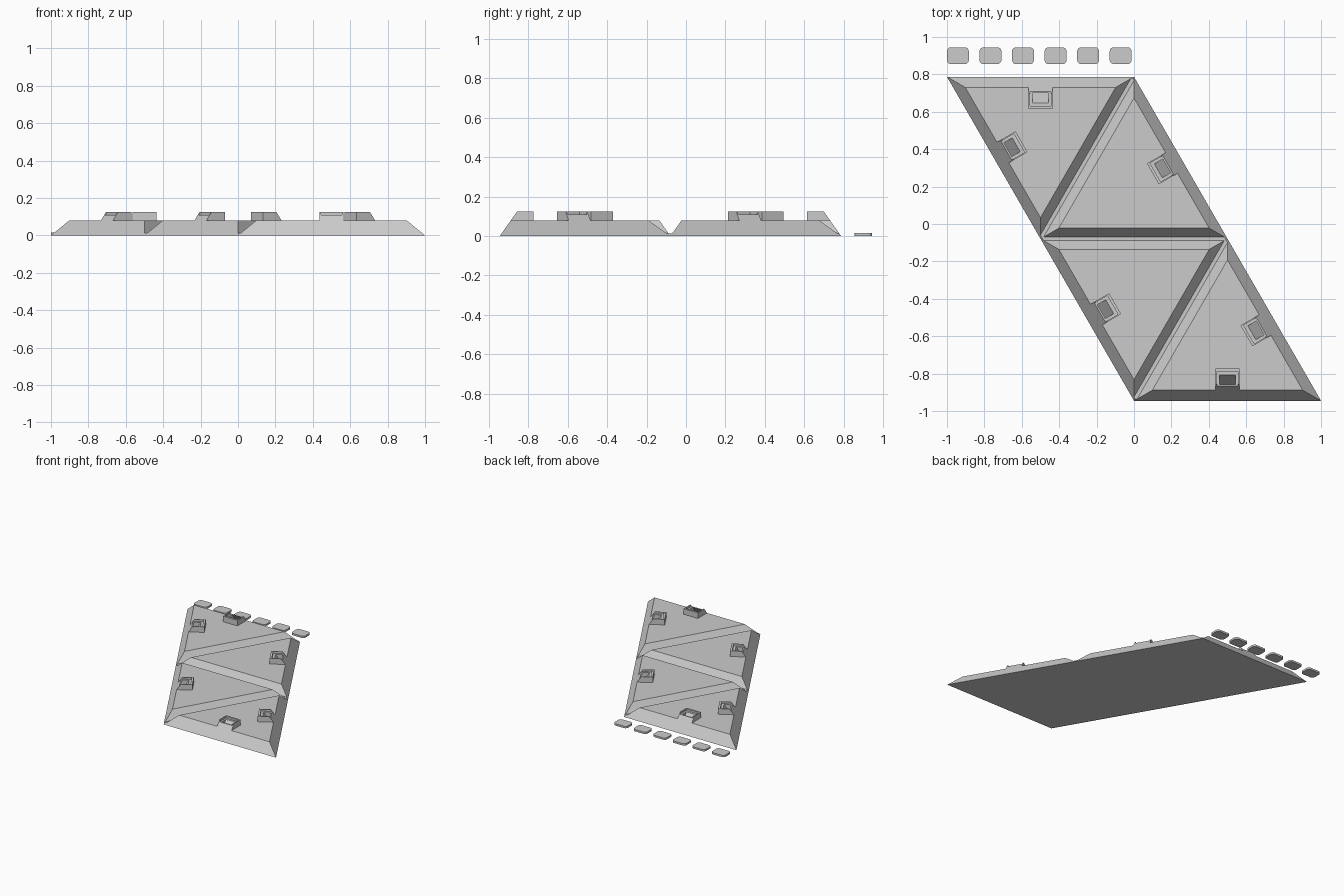
import bpy, bmesh, math
from mathutils import Matrix, Vector

if "Cube" in bpy.data.objects:
    bpy.data.objects.remove(bpy.data.objects["Cube"])

grey = bpy.data.materials.new("plain grey")
grey.use_nodes = True
grey.diffuse_color = (0.6, 0.6, 0.6, 1)
grey.node_tree.nodes["Principled BSDF"].inputs["Base Color"].default_value = (0.6, 0.6, 0.6, 1)

SLOPE = math.sqrt(0.5)          # wall lean: half a tetrahedron's dihedral angle
FLOOR, DECK, LATCH_TOP, LEDGE = 0.014, 0.08, 0.125, 0.11
BOTTOM = -0.945
ROW = math.sqrt(0.75)


def loft(name, lower, upper):
    """Closed solid between two matching rings of points."""
    bm = bmesh.new()
    a = [bm.verts.new(p) for p in lower]
    b = [bm.verts.new(p) for p in upper]
    bm.faces.new(a)
    bm.faces.new(b)
    for i in range(len(a)):
        j = (i + 1) % len(a)
        bm.faces.new((a[i], a[j], b[j], b[i]))
    bmesh.ops.recalc_face_normals(bm, faces=bm.faces)
    mesh = bpy.data.meshes.new(name)
    bm.to_mesh(mesh)
    bm.free()
    mesh.materials.append(grey)
    obj = bpy.data.objects.new(name, mesh)
    bpy.context.collection.objects.link(obj)
    return obj


def inset(poly, d):
    """Offset a counter-clockwise convex outline inwards."""
    ring = []
    for i, p in enumerate(poly):
        e1 = (p - poly[i - 1]).normalized()
        e2 = (poly[(i + 1) % len(poly)] - p).normalized()
        n1, n2 = Vector((-e1.y, e1.x)), Vector((-e2.y, e2.x))
        ring.append(p + (n1 + n2) * d / (1 + n1.dot(n2)))
    return ring


def frustum(name, poly, z0, z1):
    rings = [[(p.x, p.y, z) for p in inset(poly, z * SLOPE)] for z in (z0, z1)]
    return loft(name, *rings)


def prism(name, profile, width, frame):
    """Extrude an (inward, up) profile along an edge."""
    rings = [[frame @ Vector((s * width / 2, d, z)) for d, z in profile] for s in (-1, 1)]
    return loft(name, *rings)


def cut(obj, cutter):
    mod = obj.modifiers.new("cut", 'BOOLEAN')
    mod.operation, mod.solver, mod.object = 'DIFFERENCE', 'EXACT', cutter
    bpy.context.view_layer.objects.active = obj
    bpy.ops.object.modifier_apply(modifier=mod.name)


# Net corners: two on each of three rows
rows = [[Vector((x + 0.5 * (1 - r), BOTTOM + ROW * r)) for x in (-0.5, 0.5)] for r in range(3)]
(b0, b1), (m0, m1), (t0, t1) = rows

# Thin sheet that forms the fold hinges
frustum("hinge_sheet", [b0, b1, t1, t0], 0, FLOOR)

# Four triangular panels with their outer edges, where the latches sit
panels = [
    ("back_right_panel", [t0, m0, t1], [(t0, m0), (t1, t0)]),
    ("back_left_panel", [m0, m1, t1], [(m1, t1)]),
    ("front_right_panel", [m0, b0, m1], [(m0, b0)]),
    ("front_left_panel", [b0, b1, m1], [(b0, b1), (b1, m1)]),
]
for name, tri, edges in panels:
    panel = frustum(name, tri, FLOOR, DECK)
    for k, (p, q) in enumerate(edges):
        u = (q - p).normalized()
        mid = (p + q) / 2
        frame = Matrix(((u.x, -u.y, 0, mid.x), (u.y, u.x, 0, mid.y), (0, 0, 1, 0), (0, 0, 0, 1)))
        # Latch block continuing the sloped wall
        latch = prism(f"{name}_latch_{k + 1}",
                      [(DECK * SLOPE, DECK), (LATCH_TOP * SLOPE, LATCH_TOP),
                       (0.172, LATCH_TOP), (0.172, DECK)], 0.128, frame)
        # Shallow lid recess, open to the outside
        recess = prism("recess_cutter", [(0.02, LEDGE), (0.02, 0.2), (0.157, 0.2), (0.157, LEDGE)],
                       0.114, frame)
        # Leaning pocket, parallel to the wall
        pocket = prism("pocket_cutter",
                       [(d + (z - LEDGE) * SLOPE, z) for d, z in
                        ((0.087, 0.035), (0.087, 0.118), (0.139, 0.118), (0.139, 0.035))],
                       0.085, frame)
        cut(latch, recess)
        cut(latch, pocket)
        cut(panel, pocket)
        for helper in (recess, pocket):
            bpy.data.objects.remove(helper)

# Six loose lids with rounded corners
LID_W, LID_D, LID_H, R = 0.117, 0.09, 0.015, 0.022
for i in range(6):
    cx, cy = -1 + LID_W / 2 + 0.174 * i, -BOTTOM - LID_D / 2
    ring = []
    for c, (sx, sy) in enumerate(((1, 1), (-1, 1), (-1, -1), (1, -1))):
        for s in range(6):
            a = math.radians(90 * c + 18 * s)
            ring.append((cx + sx * (LID_W / 2 - R) + R * math.cos(a),
                         cy + sy * (LID_D / 2 - R) + R * math.sin(a)))
    loft(f"lid_{i + 1}", [(x, y, 0) for x, y in ring], [(x, y, LID_H) for x, y in ring])
